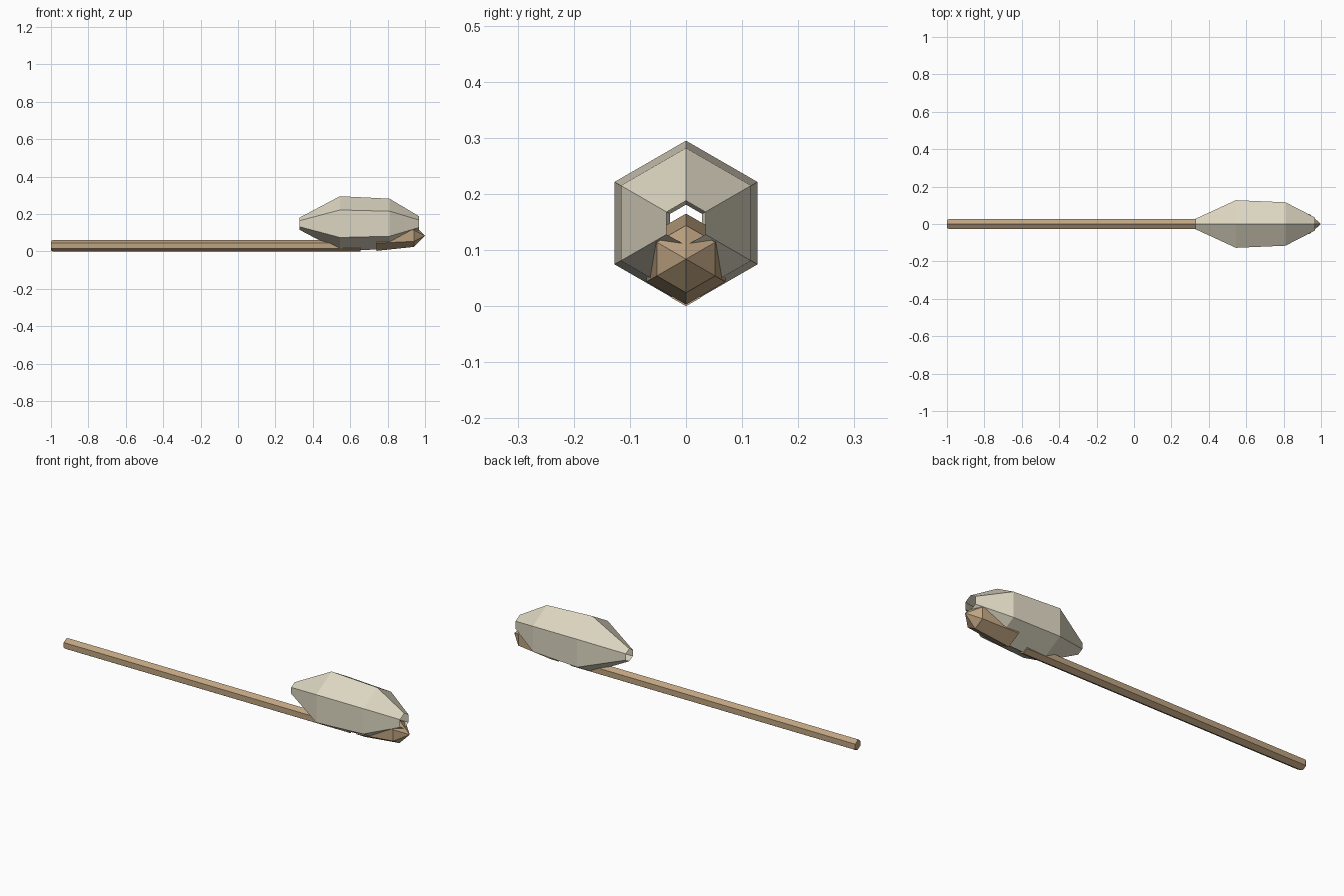
import bpy, bmesh, math

cube = bpy.data.objects.get("Cube")
if cube:
    bpy.data.objects.remove(cube, do_unlink=True)


def material(name, colour):
    mat = bpy.data.materials.new(name)
    mat.use_nodes = True
    mat.diffuse_color = (*colour, 1)
    bsdf = next(n for n in mat.node_tree.nodes if n.type == 'BSDF_PRINCIPLED')
    bsdf.inputs["Base Color"].default_value = (*colour, 1)
    return mat


cream = material("cream", (0.73, 0.68, 0.54))
wood = material("tan wood", (0.52, 0.37, 0.22))


def hex_loft(name, sections, height, mat, cap_start=True, cap_end=True):
    """Loft hexagons (x, radius) along x, point up; radius 0 makes a tip."""
    bm = bmesh.new()
    rings = []
    for x, r in sections:
        count = 6 if r > 0 else 1
        rings.append([bm.verts.new((x, r * math.sin(k * math.pi / 3),
                                    height + r * math.cos(k * math.pi / 3)))
                      for k in range(count)])
    for a, b in zip(rings, rings[1:]):
        for k in range(6):
            n = (k + 1) % 6
            if len(b) == 1:
                bm.faces.new((a[k], a[n], b[0]))
            else:
                bm.faces.new((a[k], a[n], b[n], b[k]))
    if cap_start:
        bm.faces.new(rings[0])
    if cap_end and len(rings[-1]) > 1:
        bm.faces.new(rings[-1])
    bmesh.ops.recalc_face_normals(bm, faces=bm.faces[:])
    # An open shell must face away from its axis
    side = next(f for f in bm.faces if abs(f.normal.x) < 0.9)
    centre = side.calc_center_median()
    if side.normal.y * centre.y + side.normal.z * (centre.z - height) < 0:
        bmesh.ops.reverse_faces(bm, faces=bm.faces[:])
    mesh = bpy.data.meshes.new(name)
    bm.to_mesh(mesh)
    bm.free()
    mesh.materials.append(mat)
    obj = bpy.data.objects.new(name, mesh)
    bpy.context.collection.objects.link(obj)
    return obj


# Long handle with a slightly chamfered butt
hex_loft("handle", [(-1, 0.025), (-0.99, 0.03), (0.655, 0.03)], 0.03, wood)

# Open-ended faceted shell
hex_loft("shell", [(0.33, 0.033), (0.545, 0.147), (0.81, 0.134), (0.968, 0.04)],
         0.148, cream, cap_start=False, cap_end=False)

# Pointed wooden nose under the shell
hex_loft("nose", [(0.74, 0.081), (0.94, 0.06), (1, 0)], 0.084, wood)
